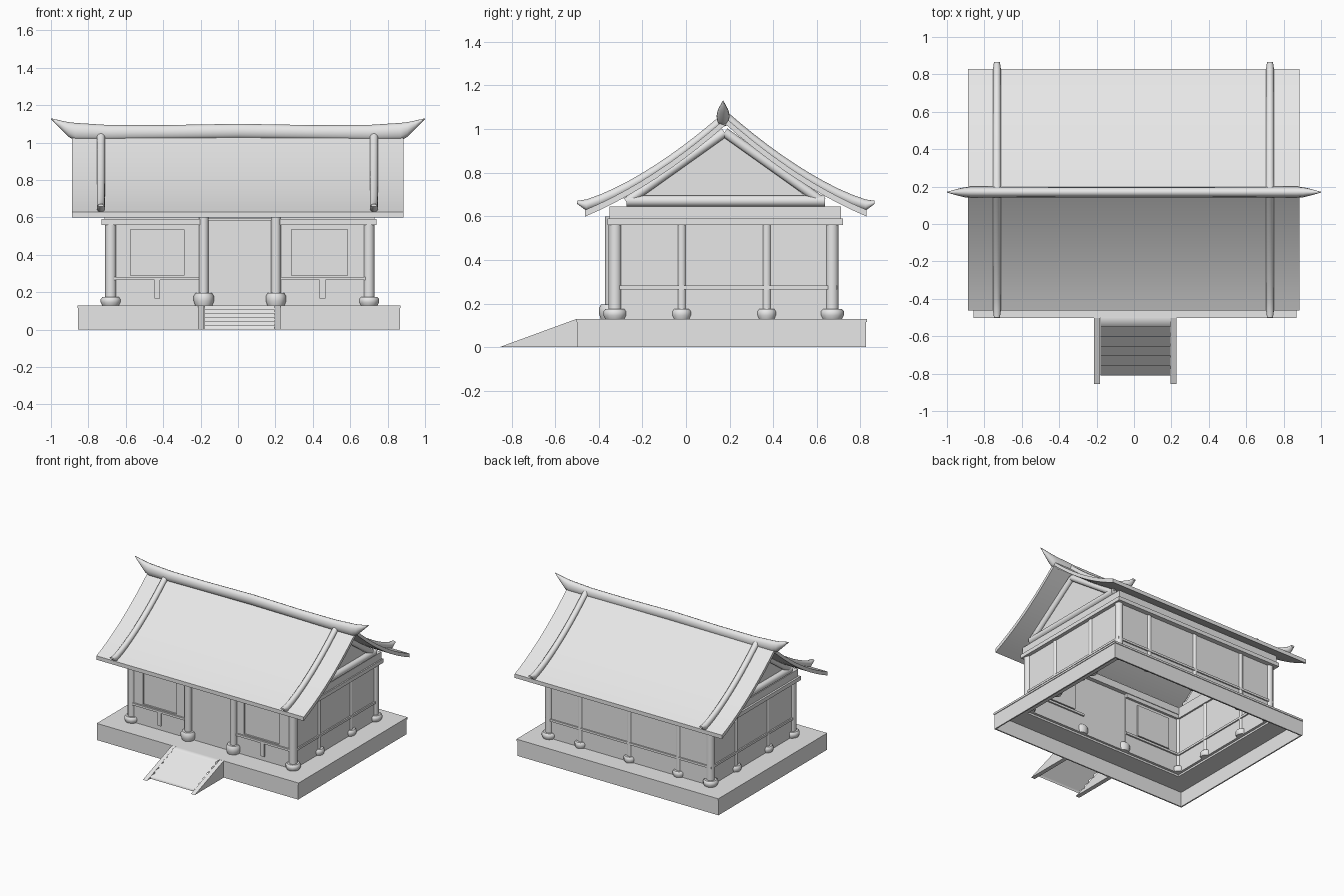
import bpy, bmesh, math
from mathutils import Vector

cube = bpy.data.objects.get("Cube")
if cube:
    bpy.data.objects.remove(cube, do_unlink=True)

mat = bpy.data.materials.new("plain_grey")
mat.use_nodes = True
GREY = (0.8, 0.8, 0.8, 1.0)
mat.diffuse_color = GREY
mat.node_tree.nodes["Principled BSDF"].inputs["Base Color"].default_value = GREY

CX, CY = 0.01, 0.17        # centre of the walls
RY, HALF = 0.183, 0.645    # roof centre line and half depth
FLOOR, EAVE = 0.13, 0.59
XL, XR, YF, YB = -0.68, 0.70, -0.325, 0.67   # wall lines


def finish(name, bm, smooth=None):
    bmesh.ops.recalc_face_normals(bm, faces=bm.faces)
    mesh = bpy.data.meshes.new(name)
    bm.to_mesh(mesh)
    bm.free()
    mesh.materials.append(mat)
    ob = bpy.data.objects.new(name, mesh)
    bpy.context.collection.objects.link(ob)
    if smooth:
        bpy.ops.object.select_all(action='DESELECT')
        ob.select_set(True)
        bpy.context.view_layer.objects.active = ob
        bpy.ops.object.shade_smooth_by_angle(angle=math.radians(smooth))
    return ob


def add_box(bm, x0, x1, y0, y1, z0, z1):
    verts = bmesh.ops.create_cube(bm, size=1)["verts"]
    for v in verts:
        v.co = Vector((x1 if v.co.x > 0 else x0, y1 if v.co.y > 0 else y0, z1 if v.co.z > 0 else z0))


def boxes(name, *dims):
    bm = bmesh.new()
    for d in dims:
        add_box(bm, *d)
    return finish(name, bm)


def frame(name, x0, x1, y0, y1, z0, z1, t, front=True):
    """Rectangular ring of four bars."""
    bars = [(x0, x0 + t, y0, y1, z0, z1), (x1 - t, x1, y0, y1, z0, z1),
            (x0 + t, x1 - t, y1 - t, y1, z0, z1)]
    if front:
        bars.append((x0 + t, x1 - t, y0, y0 + t, z0, z1))
    return boxes(name, *bars)


def loft(name, rings, smooth=40, cap=True, closed=True):
    bm = bmesh.new()
    rows = [[bm.verts.new(p) for p in r] for r in rings]
    n = len(rows[0])
    for a, b in zip(rows, rows[1:]):
        for i in range(n if closed else n - 1):
            j = (i + 1) % n
            bm.faces.new((a[i], a[j], b[j], b[i]))
    if cap:
        bm.faces.new(rows[0])
        bm.faces.new(rows[-1])
    return finish(name, bm, smooth)


def circle(c, u, v, n=12):
    c, u, v = Vector(c), Vector(u), Vector(v)
    return [c + u * math.cos(2 * math.pi * i / n) + v * math.sin(2 * math.pi * i / n) for i in range(n)]


def tube(name, a, b, r):
    d = (Vector(b) - Vector(a)).normalized()
    u = d.orthogonal().normalized() * r
    return loft(name, [circle(p, u, d.cross(u)) for p in (a, b)])


def prism(name, outline, x0, x1, smooth=None, cap=True):
    """Outline in y and z, stretched along x."""
    return loft(name, [[(x, y, z) for y, z in outline] for x in (x0, x1)], smooth, cap)


# Platform: hollow, with an open middle under the house
frame("platform_wall", -0.855, 0.865, -0.5, 0.825, 0, 0.12, 0.01)
frame("platform_top", -0.857, 0.87, -0.502, 0.83, 0.115, FLOOR, 0.17)

# Stairs with sloped side walls
steps = 6
profile = []
for i in range(steps):
    y = -0.81 + i * 0.0517
    profile += [(y, i * FLOOR / steps), (y, (i + 1) * FLOOR / steps)]
profile.append((-0.5, FLOOR))
loft("stairs", [[(x, y, z) for y, z in profile] for x in (-0.18, 0.195)], 180, False, False)
for name, x in (("stair_side_right", -0.215), ("stair_side_left", 0.195)):
    prism(name, [(-0.855, 0), (-0.5, FLOOR), (-0.5, 0)], x, x + 0.033)


# Columns on stone bases
def column(name, x, y, r, base, height, top):
    loft(name, [circle((x, y, z), (r, 0, 0), (0, r, 0)) for z in (FLOOR, top)])
    levels = ((0, 0.85), (0.35, 1), (0.75, 1), (1, 0.82))
    loft(name + "_base", [circle((x, y, FLOOR + height * h), (base * s, 0, 0), (0, base * s, 0))
                          for h, s in levels], 50)


for x, side in ((XL, "right"), (XR, "left")):
    for y, end in ((YF, "front"), (YB, "back")):
        column(f"corner_column_{end}_{side}", x, y, 0.03, 0.054, 0.045, EAVE)
    for i, y in enumerate((-0.02, 0.37)):
        column(f"side_column_{side}_{i}", x, y, 0.021, 0.045, 0.045, EAVE)
for side, x in (("right", -0.183), ("left", 0.203)):
    column(f"door_column_{side}", x, -0.345, 0.026, 0.054, 0.065, 0.6)
for i, x in enumerate((-0.41, CX, 0.43)):
    column(f"back_column_{i}", x, YB, 0.022, 0.045, 0.045, EAVE)

# Side and back walls, rails and head beams
frame("walls", XL - 0.012, XR + 0.012, YF, YB + 0.012, FLOOR, EAVE, 0.024, False)
frame("wall_rail", XL - 0.022, XR + 0.022, YF, YB + 0.022, 0.265, 0.282, 0.044, False)
frame("head_beam", XL - 0.05, XR + 0.04, YF - 0.035, YB + 0.05, 0.56, EAVE, 0.075, False)
frame("upper_beam", XL - 0.035, XR + 0.03, YF - 0.025, YB + 0.04, EAVE, 0.645, 0.06)

# Front bays with recessed windows, and the door between them
for side, x0, x1, w0, w1 in (("right", XL, -0.183, -0.575, -0.29), ("left", 0.203, XR, 0.287, 0.585)):
    f, b = YF - 0.012, YF + 0.012
    boxes("front_wall_" + side, (x0, x1, f, b, FLOOR, 0.29), (x0, x1, f, b, 0.535, EAVE),
          (x0, w0, f, b, 0.29, 0.535), (w1, x1, f, b, 0.29, 0.535))
    boxes("window_" + side, (w0, w1, f + 0.01, b + 0.012, 0.29, 0.535))
    boxes("front_rail_" + side, (x0, x1, f - 0.012, b + 0.012, 0.265, 0.282))
    mid = (x0 + x1) / 2
    boxes("rail_post_" + side, (mid - 0.015, mid + 0.015, f - 0.012, b, 0.165, 0.27))
    boxes("front_head_beam_" + side, (x0 if x0 > 0 else x0 - 0.05, x1 if x1 < 0 else x1 + 0.04,
                                      YF - 0.035, YF + 0.03, 0.56, EAVE))
boxes("door", (-0.183, 0.203, YF - 0.012, YF + 0.01, FLOOR, 0.585))


# Curved roof sheet
def roof_z(d):
    return 1.05 - 0.885 * d + 0.36 * d * d


N = 10
span = [HALF * i / N for i in range(-N, N + 1)]
upper = [(RY + d, roof_z(abs(d))) for d in span]
lower = [(y, z - 0.03) for y, z in reversed(upper)]
prism("roof", upper + lower, -0.888, 0.886, 30)

# Main ridge with pointed, upturned ends: x, half width, bottom, top
half_ridge = [(0, 0.028, 1.02, 1.1), (0.4, 0.028, 1.015, 1.093), (0.7, 0.029, 1.01, 1.094),
              (0.87, 0.03, 1.01, 1.105), (0.905, 0.027, 1.03, 1.109), (0.95, 0.016, 1.075, 1.118),
              (1.0, 0.002, 1.126, 1.13)]
stations = [(-x, w, a, b) for x, w, a, b in reversed(half_ridge[1:])] + half_ridge
loft("main_ridge", [circle((x, CY, (a + b) / 2), (0, w, 0), (0, 0, (b - a) / 2))
                    for x, w, a, b in stations], 60)

# Ridges running down each slope, with upturned tips
for side, x in (("right", -0.733), ("left", 0.727)):
    for end, s in (("front", -1), ("back", 1)):
        rings = []
        for i in range(11):
            d = 0.64 * i / 10
            rings.append(circle((x, RY + s * d, roof_z(d) + 0.008 + 0.012 * (i / 10) ** 6),
                                (0.022, 0, 0), (0, 0, 0.026)))
        rings.append(circle((x, RY + s * 0.682, 0.664), (0.016, 0, 0), (0, 0, 0.007)))
        loft(f"slope_ridge_{end}_{side}", rings, 50)

# Gable ends: infill wall, sloping rafters and tie beam
for side, x, s in (("right", XL, -1), ("left", XR, 1)):
    prism("gable_wall_" + side, [(CY - 0.44, 0.645), (CY + 0.44, 0.645), (CY, 0.98)], x - 0.01, x + 0.01)
    gx = x + s * 0.018
    tube("tie_beam_" + side, (gx, CY + 0.012 - 0.455, 0.67), (gx, CY + 0.012 + 0.455, 0.67), 0.026)
    for end, t in (("front", -1), ("back", 1)):
        tube(f"gable_rafter_{end}_{side}", (gx, CY + 0.007 + t * 0.45, 0.665), (gx, CY + 0.007, 0.985), 0.022)
